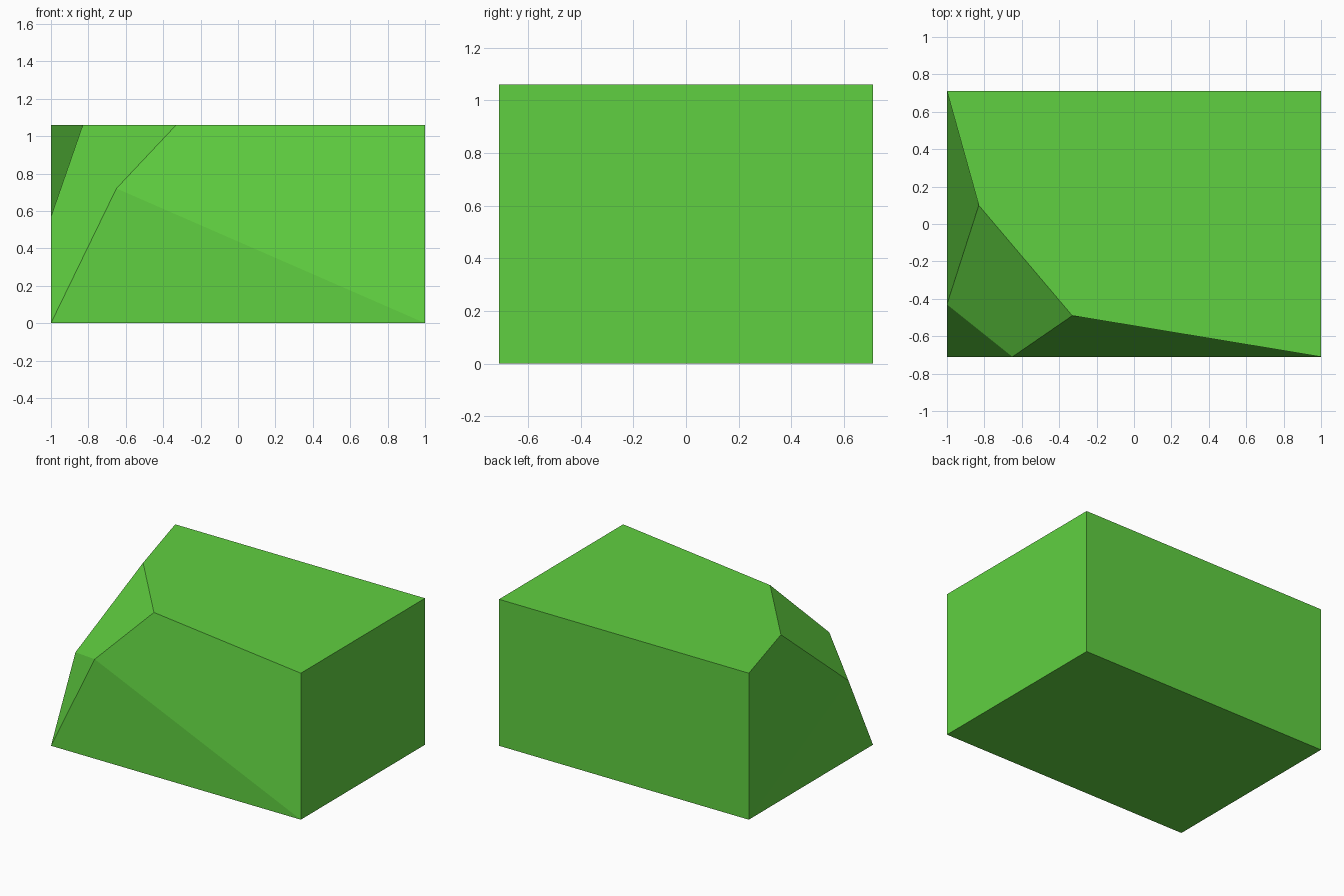
import bpy
import bmesh

cube = bpy.data.objects.get("Cube")
if cube:
    bpy.data.objects.remove(cube, do_unlink=True)

# Green material
green = bpy.data.materials.new("leaf_green")
green.use_nodes = True
colour = (0.117, 0.63, 0.052, 1)
green.diffuse_color = colour
green.node_tree.nodes["Principled BSDF"].inputs["Base Color"].default_value = colour

# Block outline: half sizes and height
X, Y, TOP = 1.0, 0.71, 1.06

corners = {
    # Base
    "base_front_cut": (-X, -Y, 0),
    "base_front": (X, -Y, 0),
    "base_back": (X, Y, 0),
    "base_back_cut": (-X, Y, 0),
    # Top
    "top_front": (X, -Y, TOP),
    "top_back": (X, Y, TOP),
    "top_back_cut": (-X, Y, TOP),
    # Chipped corner
    "rim_side": (-0.83, 0.10, TOP),
    "rim_front": (-0.33, -0.49, TOP),
    "chip_side": (-X, -0.43, 0.57),
    "chip_front": (-0.65, -Y, 0.72),
}

# Faces wind outward; bent four-sided ones fold from their first to third corner
faces = [
    # Plain sides
    "base_front_cut base_back_cut base_back base_front",
    "base_front base_back top_back top_front",
    "base_back base_back_cut top_back_cut top_back",
    "top_front top_back top_back_cut rim_side rim_front",
    # Front, split along a slope and leaning back to the rim
    "base_front_cut base_front chip_front",
    "base_front top_front rim_front chip_front",
    # Cut side, split the same way
    "base_back_cut base_front_cut chip_side",
    "base_back_cut chip_side rim_side top_back_cut",
    # Chip
    "rim_front rim_side chip_side chip_front",
    "base_front_cut chip_front chip_side",
]

bm = bmesh.new()
verts = {name: bm.verts.new(co) for name, co in corners.items()}
for face in faces:
    bm.faces.new([verts[name] for name in face.split()])

mesh = bpy.data.meshes.new("chipped_block")
bm.to_mesh(mesh)
bm.free()
mesh.materials.append(green)
block = bpy.data.objects.new("chipped_block", mesh)
bpy.context.collection.objects.link(block)
